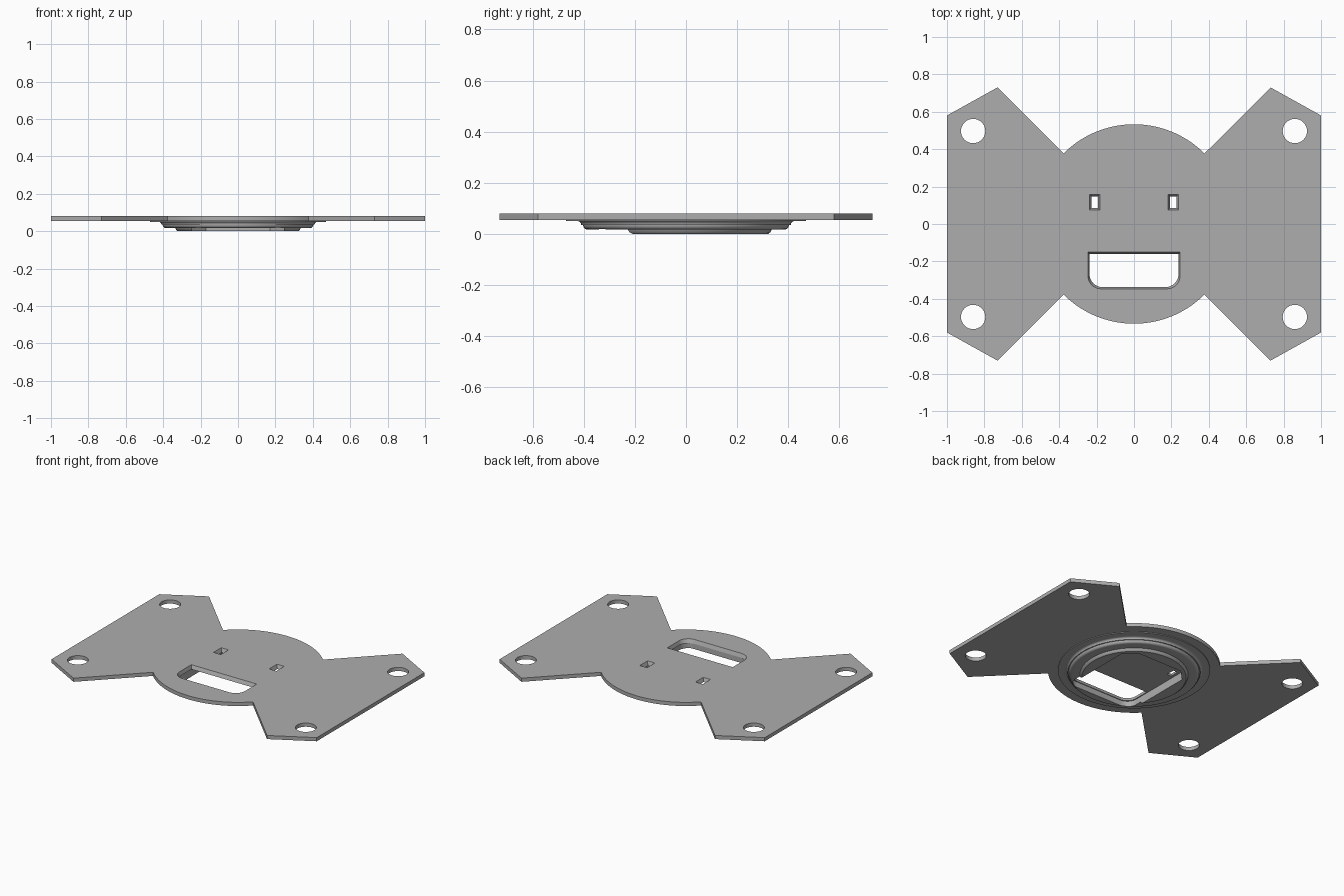
import bpy, bmesh, math
from math import sin, cos, pi, radians

if "Cube" in bpy.data.objects:
    bpy.data.objects.remove(bpy.data.objects["Cube"])

grey = bpy.data.materials.new("plain_grey")
grey.use_nodes = True
colour = (0.42, 0.42, 0.42, 1)
grey.diffuse_color = colour
grey.node_tree.nodes["Principled BSDF"].inputs["Base Color"].default_value = colour

PLATE_Z, TOP_Z = 0.055, 0.08


def make_object(name, bm):
    bmesh.ops.recalc_face_normals(bm, faces=bm.faces)
    mesh = bpy.data.meshes.new(name)
    bm.to_mesh(mesh)
    bm.free()
    mesh.materials.append(grey)
    obj = bpy.data.objects.new(name, mesh)
    bpy.context.collection.objects.link(obj)
    return obj


def loft(name, lower, upper, z0, z1):
    """Solid between two outlines with matching point counts."""
    bm = bmesh.new()
    a = [bm.verts.new((x, y, z0)) for x, y in lower]
    b = [bm.verts.new((x, y, z1)) for x, y in upper]
    bm.faces.new(a)
    bm.faces.new(b)
    n = len(a)
    for i in range(n):
        j = (i + 1) % n
        bm.faces.new((a[i], a[j], b[j], b[i]))
    return make_object(name, bm)


def arc(cx, cy, r, start, end, n):
    steps = [radians(start + (end - start) * i / n) for i in range(n + 1)]
    return [(cx + r * cos(t), cy + r * sin(t)) for t in steps]


def box(cx, cy, hx, hy):
    return [(cx - hx, cy - hy), (cx + hx, cy - hy), (cx + hx, cy + hy), (cx - hx, cy + hy)]


def slot(hx, front, back, r=0.07):
    """Slot with rounded front corners and a square back."""
    return (arc(-hx + r, front + r, r, 180, 270, 10)
            + arc(hx - r, front + r, r, 270, 360, 10)
            + [(hx, back), (-hx, back)])


def cut(target, cutters):
    bpy.context.view_layer.objects.active = target
    for c in cutters:
        mod = target.modifiers.new("cut", 'BOOLEAN')
        mod.operation, mod.solver, mod.object = 'DIFFERENCE', 'EXACT', c
        bpy.ops.object.modifier_apply(modifier=mod.name)
    for c in cutters:
        bpy.data.objects.remove(c)


# Mounting plate: round centre with two flared wings
half = [(0.73, -0.73), (1, -0.58), (1, 0.58), (0.73, 0.73)]
outline = (half + arc(0, 0, 0.533, 45, 135, 48)
           + [(-x, -y) for x, y in half] + arc(0, 0, 0.533, 225, 315, 48))
plate = loft("mounting_plate", outline, outline, PLATE_Z, TOP_Z)

cutters = []
for sx in (-1, 1):
    # Screw holes
    for sy in (-1, 1):
        ring = arc(sx * 0.86, sy * 0.497, 0.065, 0, 350, 35)
        cutters.append(loft("screw_cutter", ring, ring, 0, 0.1))
    # Small tapered windows
    cutters.append(loft("window_cutter", box(sx * 0.21, 0.117, 0.016, 0.03),
                        box(sx * 0.21, 0.117, 0.028, 0.042), PLATE_Z - 0.001, TOP_Z + 0.001))
# Large slot with a slightly tapered edge
cutters.append(loft("slot_cutter", slot(0.238, -0.337, -0.162),
                    slot(0.247, -0.347, -0.15), PLATE_Z - 0.001, TOP_Z + 0.001))
cut(plate, cutters)

# Round hub under the plate, turned from a stepped profile
profile = ([(0.47, PLATE_Z), (0.47, 0.05)]
           + arc(0.425, 0.035, 0.015, 90, 180, 6)
           + arc(0.385, 0.035, 0.018, 0, -90, 6)
           + [(0.335, 0.017), (0.33, 0.006), (0.322, 0)])
bm = bmesh.new()
N = 96
rings = [[bm.verts.new((r * cos(2 * pi * i / N), r * sin(2 * pi * i / N), z))
          for i in range(N)] for r, z in profile]
for a, b in zip(rings, rings[1:]):
    for i in range(N):
        j = (i + 1) % N
        bm.faces.new((a[i], a[j], b[j], b[i]))
bm.faces.new(rings[0])
bm.faces.new(rings[-1])
hub = make_object("round_hub", bm)

# Open pocket in the hub, with a chamfered back
pocket = slot(0.245, -0.342, 0.14)[:-2] + [(0.245, 0.17), (0.17, 0.245),
                                          (-0.17, 0.245), (-0.245, 0.17)]
cut(hub, [loft("pocket_cutter", pocket, pocket, -0.05, 0.1)])

for obj in (plate, hub):
    bpy.ops.object.select_all(action='DESELECT')
    obj.select_set(True)
    bpy.context.view_layer.objects.active = obj
    bpy.ops.object.shade_smooth_by_angle(angle=radians(30))
